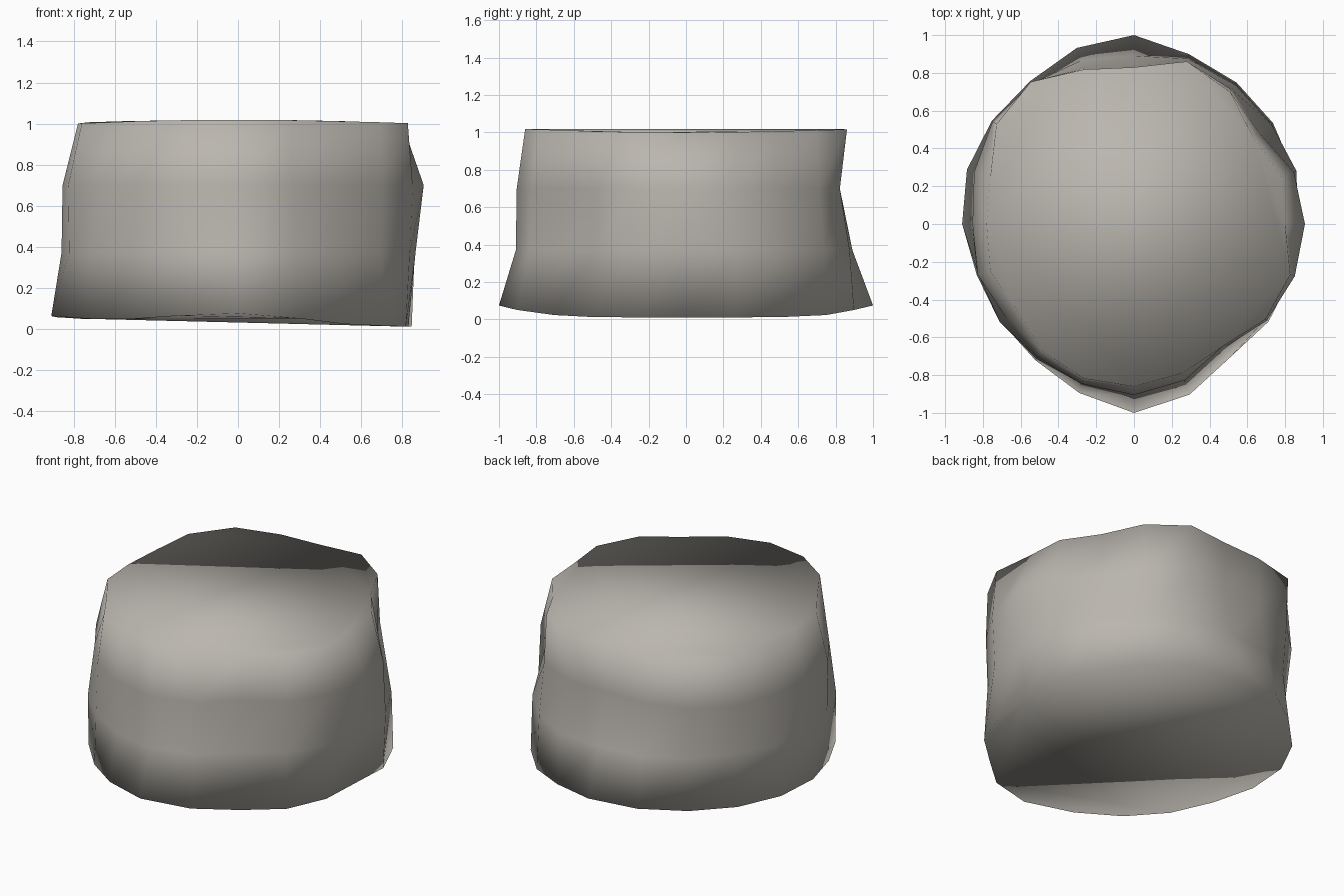
import bpy, bmesh, math

if "Cube" in bpy.data.objects:
    bpy.data.objects.remove(bpy.data.objects["Cube"])

SIDES = 20

# Radius of each ring, counter-clockwise from +x, bottom ring first
RINGS = [
    [.83, .89, .91, .925, .945, 1.0, .98, .935, .93, .93,
     .91, .875, .875, .89, .94, 1.0, .95, .87, .88, .86],
    [.865, .905, .90, .91, .92, .89, .91, .90, .89, .89,
     .86, .865, .88, .88, .89, .91, .88, .81, .86, .88],
    [.905, .89, .82, .88, .865, .82, .865, .92, .925, .89,
     .855, .87, .84, .87, .89, .905, .87, .80, .87, .895],
    [.80, .82, .78, .865, .905, .83, .86, .93, .90, .80,
     .78, .80, .77, .83, .86, .86, .83, .80, .86, .87],
]


def ring_height(ring, a):
    """Bottom lifted at front, back and left; level middle; gently dished top."""
    c, s = math.cos(a), math.sin(a)
    if ring == 0:
        return .03 - .02 * c + .045 * s ** 10 + .012 * max(0, -c) ** 10
    if ring == 3:
        return 1.0 + .018 * s ** 2
    return (.37, .70)[ring - 1]


# Weathered stone drum
bm = bmesh.new()
loops = []
for k, radii in enumerate(RINGS):
    loop = []
    for i, r in enumerate(radii):
        a = 2 * math.pi * i / SIDES
        loop.append(bm.verts.new((r * math.cos(a), r * math.sin(a), ring_height(k, a))))
    loops.append(loop)
for low, high in zip(loops, loops[1:]):
    for i in range(SIDES):
        j = (i + 1) % SIDES
        bm.faces.new((low[i], low[j], high[j], high[i]))

# Caps
bm.faces.new(list(reversed(loops[0])))
bm.faces.new(loops[-1])
for f in bm.faces:
    f.smooth = True

mesh = bpy.data.meshes.new("stone_drum")
bm.to_mesh(mesh)
bm.free()
stone = bpy.data.objects.new("stone_drum", mesh)
bpy.context.collection.objects.link(stone)

mat = bpy.data.materials.new("warm_grey_stone")
mat.diffuse_color = (.49, .465, .425, 1)
mat.use_nodes = True
mat.node_tree.nodes["Principled BSDF"].inputs["Base Color"].default_value = mat.diffuse_color
mesh.materials.append(mat)
